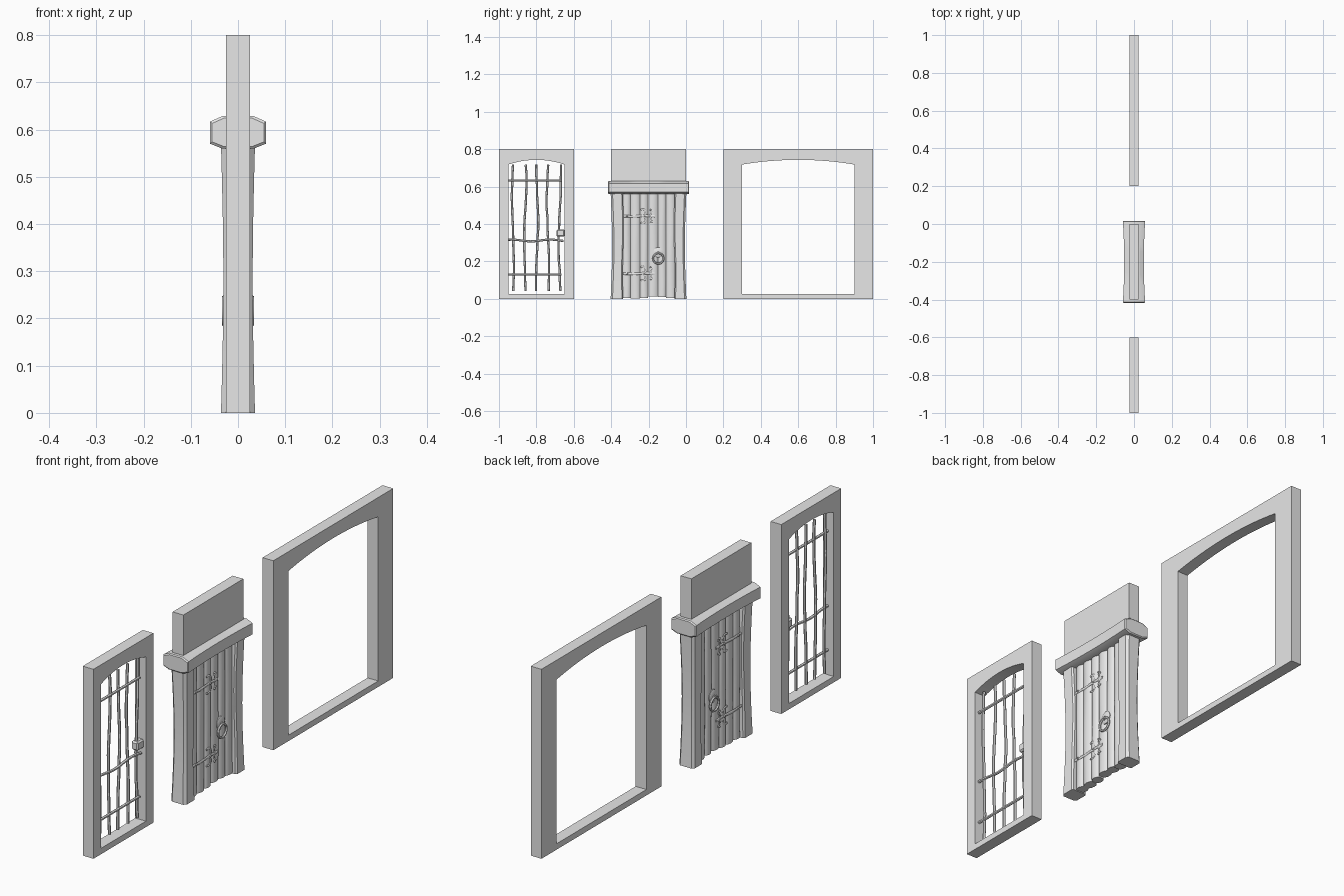
import bpy, bmesh, math, random
from mathutils import Vector

if "Cube" in bpy.data.objects:
    bpy.data.objects.remove(bpy.data.objects["Cube"])

random.seed(4)
grey = bpy.data.materials.new("plain_grey")
grey.diffuse_color = (0.8, 0.8, 0.8, 1)
grey.use_nodes = True
grey.node_tree.nodes["Principled BSDF"].inputs["Base Color"].default_value = grey.diffuse_color


def finish(name, bm, smooth=None):
    bmesh.ops.recalc_face_normals(bm, faces=bm.faces[:])
    me = bpy.data.meshes.new(name)
    bm.to_mesh(me)
    bm.free()
    me.materials.append(grey)
    ob = bpy.data.objects.new(name, me)
    bpy.context.collection.objects.link(ob)
    if smooth:
        bpy.ops.object.select_all(action='DESELECT')
        ob.select_set(True)
        bpy.context.view_layer.objects.active = ob
        bpy.ops.object.shade_smooth_by_angle(angle=math.radians(smooth))
    return ob


def loft(name, rings, closed=False, smooth=None):
    """Skin a row of equal point rings; capped unless it closes on itself."""
    bm = bmesh.new()
    vs = [[bm.verts.new(p) for p in r] for r in rings]
    n = len(vs[0])
    for k in range(len(vs) if closed else len(vs) - 1):
        a, b = vs[k], vs[(k + 1) % len(vs)]
        for i in range(n):
            j = (i + 1) % n
            bm.faces.new((a[i], a[j], b[j], b[i]))
    if not closed:
        bm.faces.new(vs[0])
        bm.faces.new(vs[-1])
    return finish(name, bm, smooth)


def box(name, lo, hi, bevel=0):
    bm = bmesh.new()
    bmesh.ops.create_cube(bm, size=1)
    for v in bm.verts:
        v.co = [(l + h) / 2 + c * (h - l) for l, h, c in zip(lo, hi, v.co)]
    if bevel:
        bmesh.ops.bevel(bm, geom=bm.edges[:], offset=bevel, segments=1, affect='EDGES')
    return finish(name, bm)


def rod(name, pts, r, sides=6, flat=1.0, closed=False):
    """Tube through points lying near the y-z plane; flat squashes it along x."""
    pts = [Vector(p) for p in pts]
    rings, n = [], len(pts)
    for i, p in enumerate(pts):
        a = pts[(i - 1) % n] if closed else pts[max(i - 1, 0)]
        b = pts[(i + 1) % n] if closed else pts[min(i + 1, n - 1)]
        t = (b - a).normalized()
        side = t.cross(Vector((1, 0, 0))).normalized()
        rings.append([p + side * r * math.cos(2 * math.pi * s / sides)
                      + Vector((flat, 0, 0)) * r * math.sin(2 * math.pi * s / sides)
                      for s in range(sides)])
    return loft(name, rings, closed, 50)


def arch_frame(name, y0, y1, i0, i1):
    n = 16
    inner, outer = [(i0, 0.025), (i1, 0.025)], [(y0, 0), (y1, 0)]
    for k in range(n + 1):
        t = k / n
        inner.append((i1 + (i0 - i1) * t, 0.718 + 0.025 * (1 - (2 * t - 1) ** 2)))
        outer.append((y1 + (y0 - y1) * t, 0.8))
    T = 0.025
    loft(name, [[(x, *p) for p in loop] for x, loop in
                ((T, outer), (T, inner), (-T, inner), (-T, outer))], closed=True)


# Wide arch and gate surround
arch_frame("wide_arch_frame", 0.2, 1.0, 0.3, 0.9)
arch_frame("gate_frame", -1.0, -0.6, -0.95, -0.65)

# Bent iron bars of the gate
for k, y in enumerate((-0.925, -0.86, -0.797, -0.738, -0.675)):
    rod("gate_upright", [(0, y + 0.006 * math.sin(2.1 * k + 9 * z) + random.uniform(-.002, .002), z)
                         for z in (0.042 + 0.675 * i / 12 for i in range(13))], 0.006)
for k, (z, y1) in enumerate(((0.13, -0.665), (0.312, -0.655), (0.632, -0.665))):
    rod("gate_crossbar", [(0.004, -0.952 + (y1 + 0.952) * i / 10,
                           z + 0.005 * math.sin(0.9 * i + k) * (k == 1)) for i in range(11)], 0.006)
box("gate_lock", (-0.016, -0.692, 0.332), (0.016, -0.648, 0.370), 0.006)

# Wall panel above the door
box("wall_panel", (-0.025, -0.4, 0.57), (0.025, 0, 0.8))

# Heavy lintel, thicker at its ends
rings = []
for k in range(9):
    u = 2 * k / 8 - 1
    y, w = -0.2 + 0.217 * u, 0.052 + 0.007 * u * u
    e = 0.004 if abs(u) == 1 else 0
    half = [(0.03, 0.56 + e), (w - e, 0.57 + e), (w - e, 0.617 - e), (0.028, 0.629 - e)]
    rings.append([(x, y, z) for x, z in half] + [(-x, y, z) for x, z in reversed(half)])
    if e:
        mid = [(x + e, z + (e if z > 0.6 else -e)) for x, z in half]
        mid = [(min(x, w), z) for x, z in mid]
        extra = [(x, y - 0.004 * u, z) for x, z in mid] + [(-x, y - 0.004 * u, z) for x, z in reversed(mid)]
        rings.insert(len(rings) if u < 0 else len(rings) - 1, extra)
loft("lintel", rings, smooth=25)

# Door posts, pinched at mid height
for outer, inner, side in ((-0.403, -0.336, -1), (0.002, -0.062, 1)):
    rings = []
    for k in range(9):
        t = k / 8
        pinch = math.sin(math.pi * t)
        w, o = 0.036 - 0.005 * pinch, outer - side * 0.008 * pinch
        i, c = inner + side * 0.003 * math.sin(7 * t), 0.010
        prof = [(w - c, o), (w, o - side * c), (w, i + side * 0.006), (w - 0.006, i)]
        rings.append([(x, y, 0.568 * t) for x, y in prof] +
                     [(-x, y, 0.568 * t) for x, y in reversed(prof)])
    loft("door_post", rings, smooth=25)

# Bulging door planks with uneven feet
edges = [-0.340, -0.296, -0.245, -0.202, -0.150, -0.106, -0.057]
for k in range(6):
    a, b = edges[k], edges[k + 1]
    foot = random.uniform(0.002, 0.014)
    rings = []
    for s in range(9):
        z = foot + (0.566 - foot) * s / 8
        sh = 0.003 * math.sin(1.7 * k + s)
        half = [(0.012 + 0.010 * math.sin(math.pi * u) ** 0.7 if 0 < u < 1 else 0.012,
                 a + (b - a) * u + sh * math.sin(math.pi * u)) for u in (0, .12, .3, .5, .7, .88, 1)]
        rings.append([(x, y, z) for x, y in half] + [(-x, y, z) for x, y in reversed(half)])
    loft("door_plank", rings, smooth=40)


def disc(name, x, y, z, r, depth, sides=16):
    loft(name, [[(x + dx, y + rr * math.cos(a), z + rr * math.sin(a))
                 for a in (2 * math.pi * i / sides for i in range(sides))]
                for dx, rr in ((0, r), (depth * 0.6, r), (depth, r * 0.7))], smooth=50)


for s in (1, -1):
    # Strap hinges with scrolled ends and nails
    for z in (0.442, 0.135):
        X = 0.0225 * s
        rod("hinge_strap", [(X, -0.338, z), (X, -0.28, z - 0.002), (X, -0.22, z + 0.002),
                            (X, -0.168, z)], 0.006, flat=0.5)
        for d in (1, -1):
            curl = [(X, -0.232 + 0.018 * math.cos(a), z + d * (0.019 + 0.018 * math.sin(a)))
                    for a in (math.radians(-100 + 25 * i) for i in range(10))]
            rod("hinge_scroll", curl, 0.004, flat=0.6)
            tip = [(X, -0.178 + 0.014 * math.cos(a), z + d * (0.015 + 0.014 * math.sin(a)))
                   for a in (math.radians(270 - 25 * i) for i in range(8))]
            rod("hinge_tip", tip, 0.004, flat=0.6)
            disc("hinge_nail", X, -0.19, z + d * 0.033, 0.005, 0.004 * s, 6)
        for y in (-0.315, -0.22):
            disc("hinge_nail", X + 0.002 * s, y, z, 0.005, 0.004 * s, 6)
    # Ring handle on its round plate
    disc("handle_plate", 0.018 * s, -0.148, 0.248, 0.027, 0.009 * s)
    rod("handle_ring", [(0.030 * s, -0.148 + 0.028 * math.cos(a), 0.216 + 0.028 * math.sin(a))
                        for a in (2 * math.pi * i / 20 for i in range(20))], 0.005, closed=True)
    box("handle_loop", (0.023 * s - 0.008, -0.154, 0.236), (0.023 * s + 0.008, -0.142, 0.252), 0.002)
